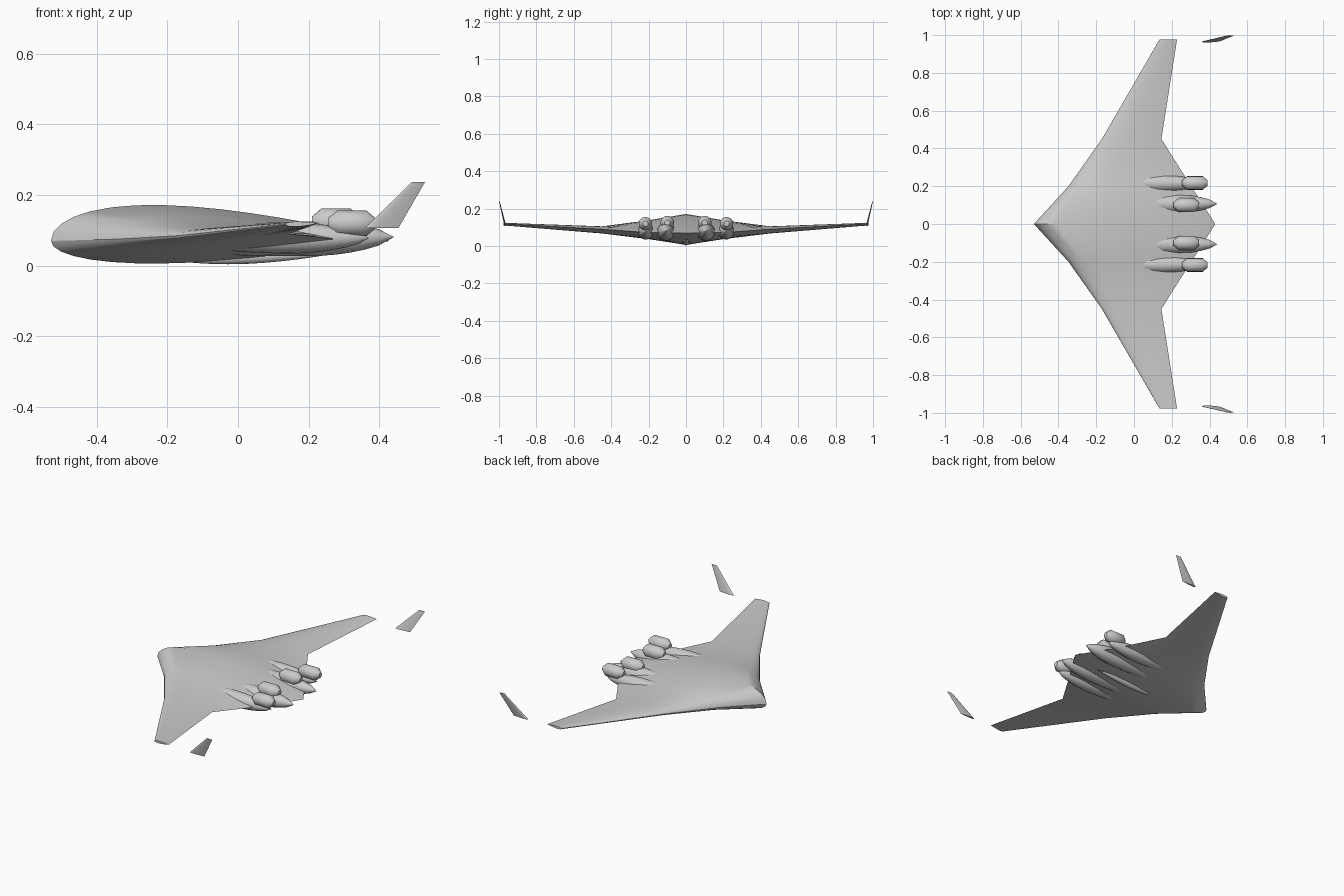
import bpy, bmesh, math
from mathutils import Vector

cube = bpy.data.objects.get("Cube")
if cube:
    bpy.data.objects.remove(cube)

grey = bpy.data.materials.new("light grey")
grey.use_nodes = True
COLOUR = (0.6, 0.6, 0.6, 1)
grey.diffuse_color = COLOUR
grey.node_tree.nodes["Principled BSDF"].inputs["Base Color"].default_value = COLOUR


def loft(name, rings, angle=35):
    """Skin a row of closed rings, cap both ends and shade smooth."""
    bm = bmesh.new()
    rows = [[bm.verts.new(p) for p in ring] for ring in rings]
    n = len(rows[0])
    for a, b in zip(rows, rows[1:]):
        for i in range(n):
            j = (i + 1) % n
            bm.faces.new((a[i], a[j], b[j], b[i]))
    bm.faces.new(rows[0])
    bm.faces.new(rows[-1])
    bmesh.ops.remove_doubles(bm, verts=bm.verts, dist=1e-5)
    bmesh.ops.recalc_face_normals(bm, faces=bm.faces)
    mesh = bpy.data.meshes.new(name)
    bm.to_mesh(mesh)
    bm.free()
    mesh.materials.append(grey)
    obj = bpy.data.objects.new(name, mesh)
    bpy.context.collection.objects.link(obj)
    bpy.ops.object.select_all(action='DESELECT')
    obj.select_set(True)
    bpy.context.view_layer.objects.active = obj
    bpy.ops.object.shade_smooth_by_angle(angle=math.radians(angle))
    return obj


def thickness(s):
    """Aerofoil half thickness along the chord, peaking at one."""
    t = 0.2969 * math.sqrt(s) - 0.126 * s - 0.3516 * s**2 + 0.2843 * s**3 - 0.1036 * s**4
    return max(t, 0) * 10


def aerofoil(lead, trail, up, down, steps=18):
    """Ring from trailing edge over the top to the nose and back below."""
    a, b = Vector(lead), Vector(trail)
    stations = [(1 - math.cos(math.pi * i / steps)) / 2 for i in range(steps + 1)]
    top = [a.lerp(b, s) + Vector(up) * thickness(s) for s in reversed(stations)]
    low = [a.lerp(b, s) + Vector(down) * thickness(s) for s in stations[1:-1]]
    return top + low


def pod(name, profile, y, sides=16):
    """Round body along x from (x, z, radius) points."""
    rings = [[(x, y + r * math.cos(2 * math.pi * i / sides),
               z + r * math.sin(2 * math.pi * i / sides)) for i in range(sides)]
             for x, z, r in profile]
    return loft(name, rings, 40)


def fairing(start, end, z0, z1, radius, peak, power, steps=18):
    """Spindle profile, widest at the given fraction of its length."""
    points = []
    for i in range(steps + 1):
        s = i / steps
        u = 0.5 * s / peak if s < peak else 0.5 + 0.5 * (s - peak) / (1 - peak)
        r = radius * math.sin(math.pi * u) ** power if 0 < i < steps else 0.001
        points.append((start + (end - start) * s, z0 + (z1 - z0) * s, r))
    return points


def capsule(start, end, z, radius):
    bevel = 0.026
    return [(start, z, radius * 0.4), (start + bevel, z, radius),
            (end - bevel, z, radius), (end, z, radius * 0.4)]


# Blended wing: y, leading x and z, trailing x and z, upper and lower depth
stations = [(0, -0.53, 0.07, 0.43, 0.07, 0.102, 0.064),
            (0.2, -0.347, 0.075, 0.303, 0.072, 0.064, 0.037),
            (0.45, -0.17, 0.085, 0.145, 0.09, 0.019, 0.019),
            (0.977, 0.135, 0.118, 0.228, 0.12, 0.006, 0.008)]
half = [aerofoil((x0, y, z0), (x1, y, z1), (0, 0, u), (0, 0, -d))
        for y, x0, z0, x1, z1, u, d in stations]
mirrored = [[(p.x, -p.y, p.z) for p in ring] for ring in reversed(half[1:])]
loft("blended_wing_body", mirrored + half, 30)

# Belly keel
pod("belly_keel", fairing(-0.18, 0.27, 0.014, 0.034, 0.018, 0.45, 0.85), 0)

for side, label in ((-1, "front"), (1, "back")):
    # Engine fairings through the wing and the nacelles riding on them
    pod(label + "_inner_fairing", fairing(-0.3, 0.44, 0.066, 0.081, 0.049, 0.7, 0.6), side * 0.107)
    pod(label + "_outer_fairing", fairing(-0.2, 0.37, 0.079, 0.078, 0.044, 0.6, 0.6), side * 0.215)
    pod(label + "_inner_nacelle", capsule(0.21, 0.345, 0.125, 0.037), side * 0.1)
    pod(label + "_outer_nacelle", capsule(0.255, 0.39, 0.12, 0.036), side * 0.217)

    # Free-standing canted winglet
    out = (0, side * 0.005, 0)
    inn = (0, -side * 0.005, 0)
    root = aerofoil((0.36, side * 0.965, 0.107), (0.455, side * 0.967, 0.107), out, inn, 8)
    tip = aerofoil((0.493, side * 0.997, 0.237), (0.53, side * 0.998, 0.237),
                   (0, side * 0.002, 0), (0, -side * 0.002, 0), 8)
    loft(label + "_winglet", [root, tip], 40)
